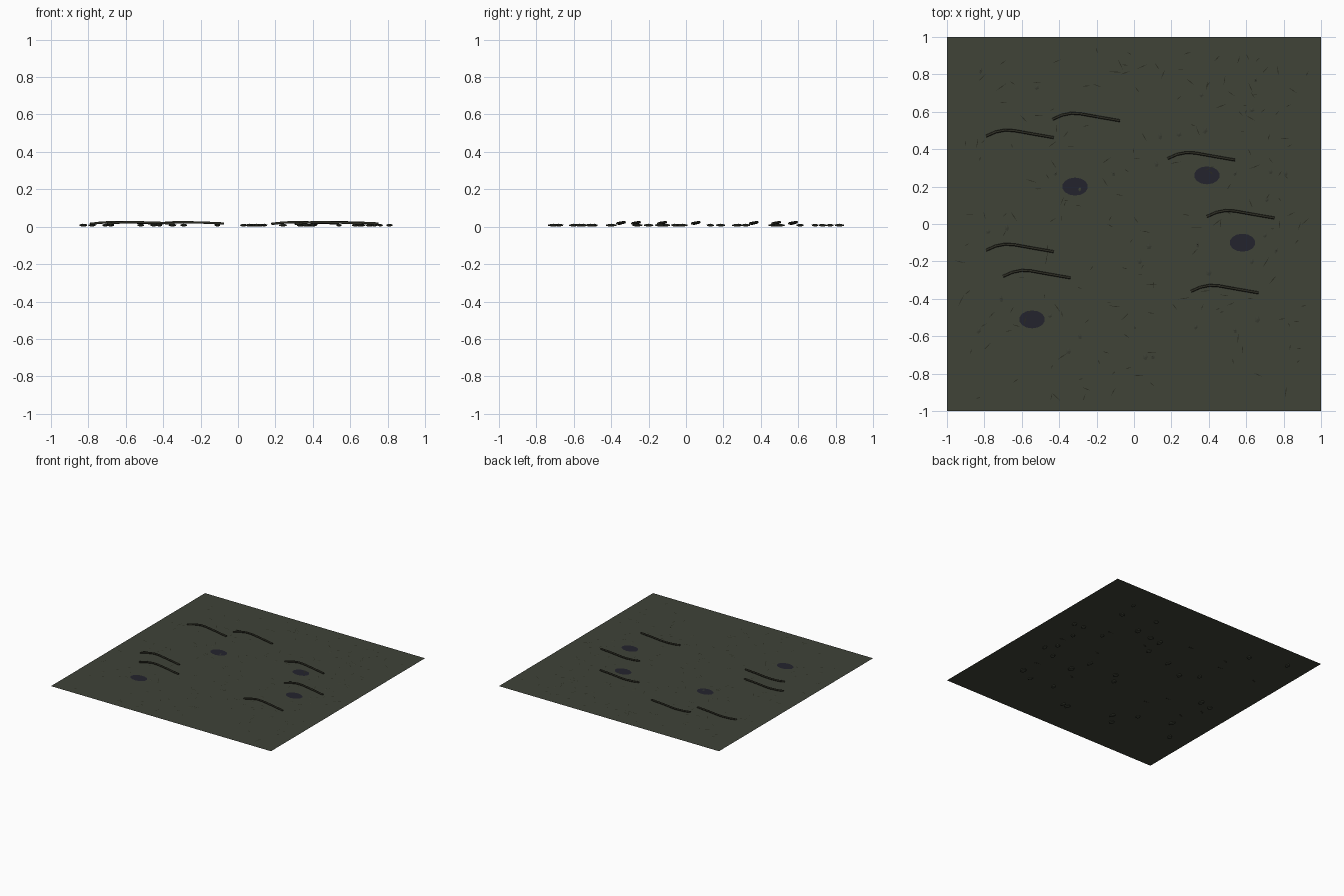
import bpy, bmesh, math, random
from mathutils import Matrix, Vector

if "Cube" in bpy.data.objects:
    bpy.data.objects.remove(bpy.data.objects["Cube"])

random.seed(7)
GROUND_Z = 0.013


def material(name, rgb):
    m = bpy.data.materials.new(name)
    m.diffuse_color = (*rgb, 1)
    m.use_nodes = True
    m.node_tree.nodes["Principled BSDF"].inputs["Base Color"].default_value = m.diffuse_color
    return m


MOSS = material("moss green", (0.050, 0.056, 0.039))
PUDDLE = material("dark water", (0.017, 0.017, 0.027))
ROOT = material("root brown", (0.027, 0.027, 0.018))
TWIG = material("twig brown", (0.023, 0.024, 0.015))
STONE = material("mossy stone", (0.045, 0.050, 0.035))


def mesh_object(name, bm, mat):
    me = bpy.data.meshes.new(name)
    bm.to_mesh(me)
    bm.free()
    me.materials.append(mat)
    ob = bpy.data.objects.new(name, me)
    bpy.context.collection.objects.link(ob)
    return ob


# Ground sheet
bm = bmesh.new()
bmesh.ops.create_grid(bm, x_segments=1, y_segments=1, size=1,
                      matrix=Matrix.Translation((0, 0, GROUND_Z)))
mesh_object("ground", bm, MOSS)

# Puddles: flat ovals just above the ground
bm = bmesh.new()
for x, y in [(-0.315, 0.20), (0.39, 0.26), (0.58, -0.10), (-0.545, -0.51)]:
    bmesh.ops.create_circle(
        bm, cap_ends=True, segments=14, radius=1,
        matrix=Matrix.Translation((x, y, GROUND_Z + 0.001))
        @ Matrix.Diagonal((0.069, 0.048, 1, 1)))
mesh_object("puddles", bm, PUDDLE)

# Roots: one bent shape repeated, arching a little off the ground
root_path = [(0, 0, 0.015), (0.05, 0.022, 0.021), (0.10, 0.032, 0.024),
             (0.15, 0.029, 0.024), (0.25, 0.011, 0.022), (0.36, -0.008, 0.017)]
root_starts = [(-0.79, 0.47), (-0.435, 0.56), (0.18, 0.35), (0.39, 0.04),
               (-0.79, -0.14), (-0.70, -0.28), (0.305, -0.36)]
for i, (x, y) in enumerate(root_starts):
    cu = bpy.data.curves.new("root", "CURVE")
    cu.dimensions = "3D"
    cu.bevel_depth = 0.007
    cu.bevel_resolution = 1
    cu.use_fill_caps = True
    sp = cu.splines.new("POLY")
    sp.points.add(len(root_path) - 1)
    for p, (dx, dy, z) in zip(sp.points, root_path):
        p.co = (x + dx, y + dy, z, 1)
    cu.materials.append(ROOT)
    ob = bpy.data.objects.new(f"root_{i + 1}", cu)
    bpy.context.collection.objects.link(ob)
    bpy.ops.object.select_all(action="DESELECT")
    ob.select_set(True)
    bpy.context.view_layer.objects.active = ob
    bpy.ops.object.convert(target="MESH")

# Stones: flattened, mostly sunk into the ground
stones = [(-0.82, 0.82), (-0.52, 0.73), (0.36, 0.69), (0.65, 0.77), (0.63, 0.61),
          (0.38, 0.50), (0.14, 0.47), (0.24, 0.48), (-0.42, 0.27), (-0.11, 0.27),
          (0.12, 0.32), (0.54, 0.27), (0.73, 0.28), (0.81, 0.27), (-0.78, -0.04),
          (-0.68, -0.02), (-0.71, -0.40), (-0.83, -0.57), (-0.45, -0.49),
          (-0.35, -0.68), (-0.29, -0.60), (0.03, -0.20), (0.08, -0.12),
          (0.34, -0.11), (0.40, -0.26), (0.63, -0.20), (0.70, -0.06),
          (0.76, -0.14), (0.33, -0.55), (0.54, -0.57), (0.06, -0.71),
          (0.10, -0.71), (0.66, -0.51), (0.71, 0.13), (-0.29, 0.185)]
bm = bmesh.new()
for x, y in stones:
    bmesh.ops.create_icosphere(
        bm, subdivisions=1, radius=1,
        matrix=Matrix.Translation((x, y, 0.008))
        @ Matrix.Rotation(random.uniform(-0.4, 0.4), 4, "Z")
        @ Matrix.Diagonal((random.uniform(0.014, 0.026),
                           random.uniform(0.02, 0.034), 0.008, 1)))
low = min(v.co.z for v in bm.verts)
for v in bm.verts:
    v.co.z -= low
mesh_object("stones", bm, STONE)

# Twigs: thin pointed slivers scattered on the ground
bm = bmesh.new()
for _ in range(190):
    c = Vector((random.uniform(-0.93, 0.93), random.uniform(-0.93, 0.93),
                GROUND_Z + 0.0012))
    a = random.uniform(0, math.pi)
    along = Vector((math.cos(a), math.sin(a), 0)) * random.uniform(0.012, 0.035)
    side = Vector((-math.sin(a), math.cos(a), 0)) * 0.0025
    bm.faces.new([bm.verts.new(c + d) for d in (-along, -side, along, side)])
mesh_object("twigs", bm, TWIG)
